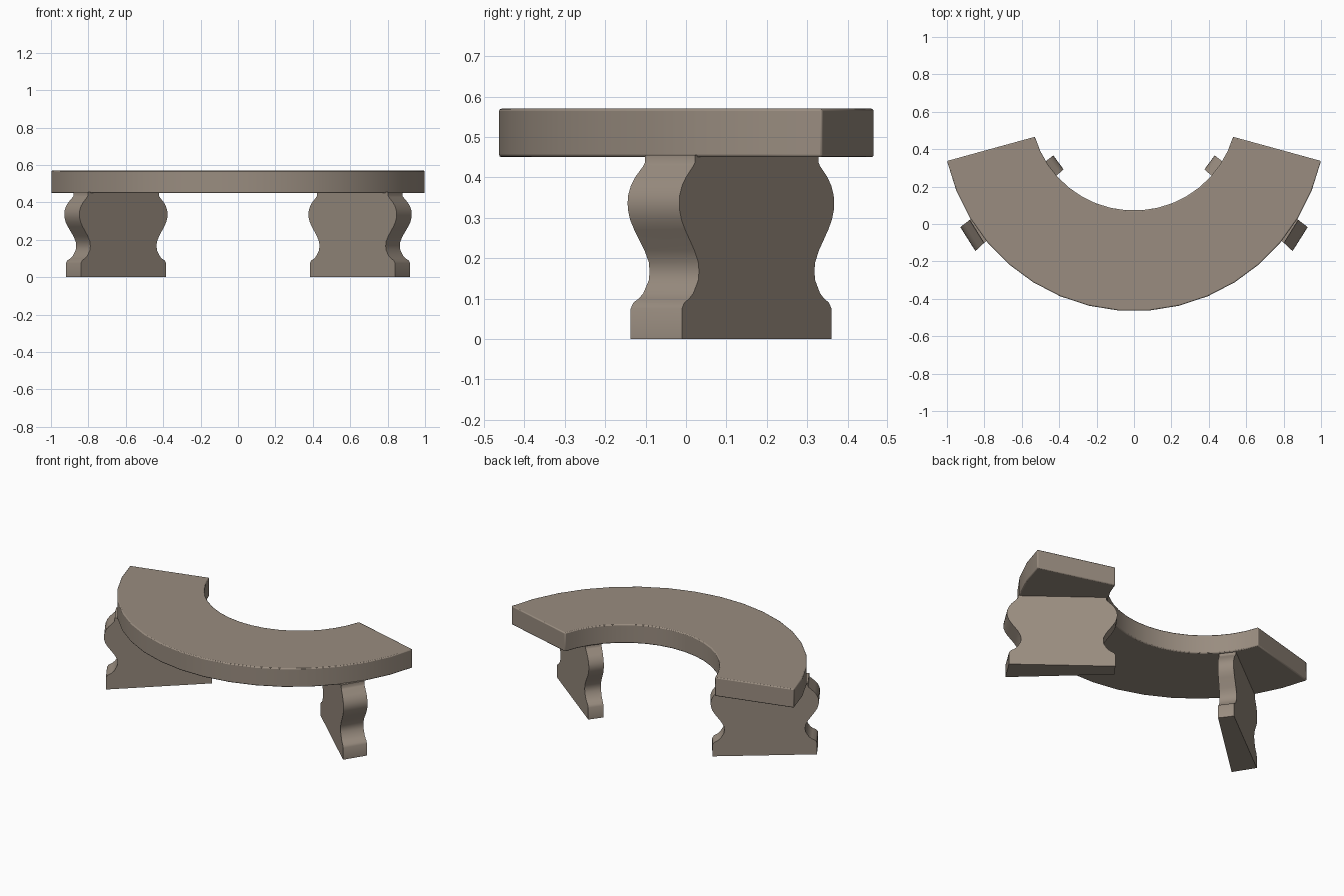
import bpy, bmesh, math
from mathutils import Vector

if "Cube" in bpy.data.objects:
    bpy.data.objects.remove(bpy.data.objects["Cube"])

stone = bpy.data.materials.new("warm grey stone")
stone.diffuse_color = (0.32, 0.265, 0.215, 1)
stone.use_nodes = True
stone.node_tree.nodes["Principled BSDF"].inputs["Base Color"].default_value = stone.diffuse_color


def finish(name, bm):
    bmesh.ops.recalc_face_normals(bm, faces=bm.faces)
    mesh = bpy.data.meshes.new(name)
    bm.to_mesh(mesh)
    bm.free()
    mesh.materials.append(stone)
    ob = bpy.data.objects.new(name, mesh)
    bpy.context.collection.objects.link(ob)
    bpy.ops.object.select_all(action='DESELECT')
    ob.select_set(True)
    bpy.context.view_layer.objects.active = ob
    bpy.ops.object.shade_smooth_by_angle(angle=math.radians(40))
    return ob


def loft(bm, rings):
    """Skin a list of equal closed rings and cap both ends."""
    loops = [[bm.verts.new(p) for p in ring] for ring in rings]
    n = len(loops[0])
    for a, b in zip(loops, loops[1:]):
        for i in range(n):
            j = (i + 1) % n
            bm.faces.new((a[i], a[j], b[j], b[i]))
    bm.faces.new(loops[0][::-1])
    bm.faces.new(loops[-1])


# Seat: curved slab swept along 17 arc steps, with a small edge bevel
def arc_point(cy, rx, ry, end, t, z):
    a = math.radians(end) * t
    return (rx * math.sin(a), cy - ry * math.cos(a), z)


STEPS, Z0, Z1 = 17, 0.45, 0.57
rings = []
for k in range(STEPS + 1):
    t = 2 * k / STEPS - 1
    outer = (0.57, 1.026, 1.036, 77, t)
    inner = (0.62, 0.552, 0.548, 73.7, t)
    rings.append([arc_point(*outer, Z0), arc_point(*outer, Z1),
                  arc_point(*inner, Z1), arc_point(*inner, Z0)])
bm = bmesh.new()
loft(bm, rings)
seat = finish("seat", bm)
bev = seat.modifiers.new("edge bevel", 'BEVEL')
bev.width = 0.006
bev.segments = 2
bev.limit_method = 'ANGLE'
bev.angle_limit = math.radians(35)

# Legs: wedge-shaped plates whose two ends follow a baluster profile
# profile entries are (height, inset of each end)
PROFILE = [(0, 0), (0.075, 0), (0.09, 0.01), (0.10, 0.03), (0.113, 0.046),
           (0.145, 0.066), (0.167, 0.069), (0.19, 0.066), (0.22, 0.05),
           (0.27, 0.013), (0.295, -0.002), (0.32, -0.01), (0.338, -0.011),
           (0.356, -0.009), (0.38, 0.001), (0.40, 0.016), (0.428, 0.046),
           (0.436, 0.052), (0.455, 0.052)]


def build_leg(name, side):
    inner = [Vector((0.385, 0.285)), Vector((0.44, 0.36))]
    outer = [Vector((0.84, -0.137)), Vector((0.92, -0.01))]
    dirs = [(o - i).normalized() for i, o in zip(inner, outer)]
    rings = []
    for z, s in PROFILE:
        pts = [inner[0] + dirs[0] * s, outer[0] - dirs[0] * s,
               outer[1] - dirs[1] * s, inner[1] + dirs[1] * s]
        rings.append([(side * p.x, p.y, z) for p in pts])
    bm = bmesh.new()
    loft(bm, rings)
    finish(name, bm)


build_leg("right_leg", 1)
build_leg("left_leg", -1)
